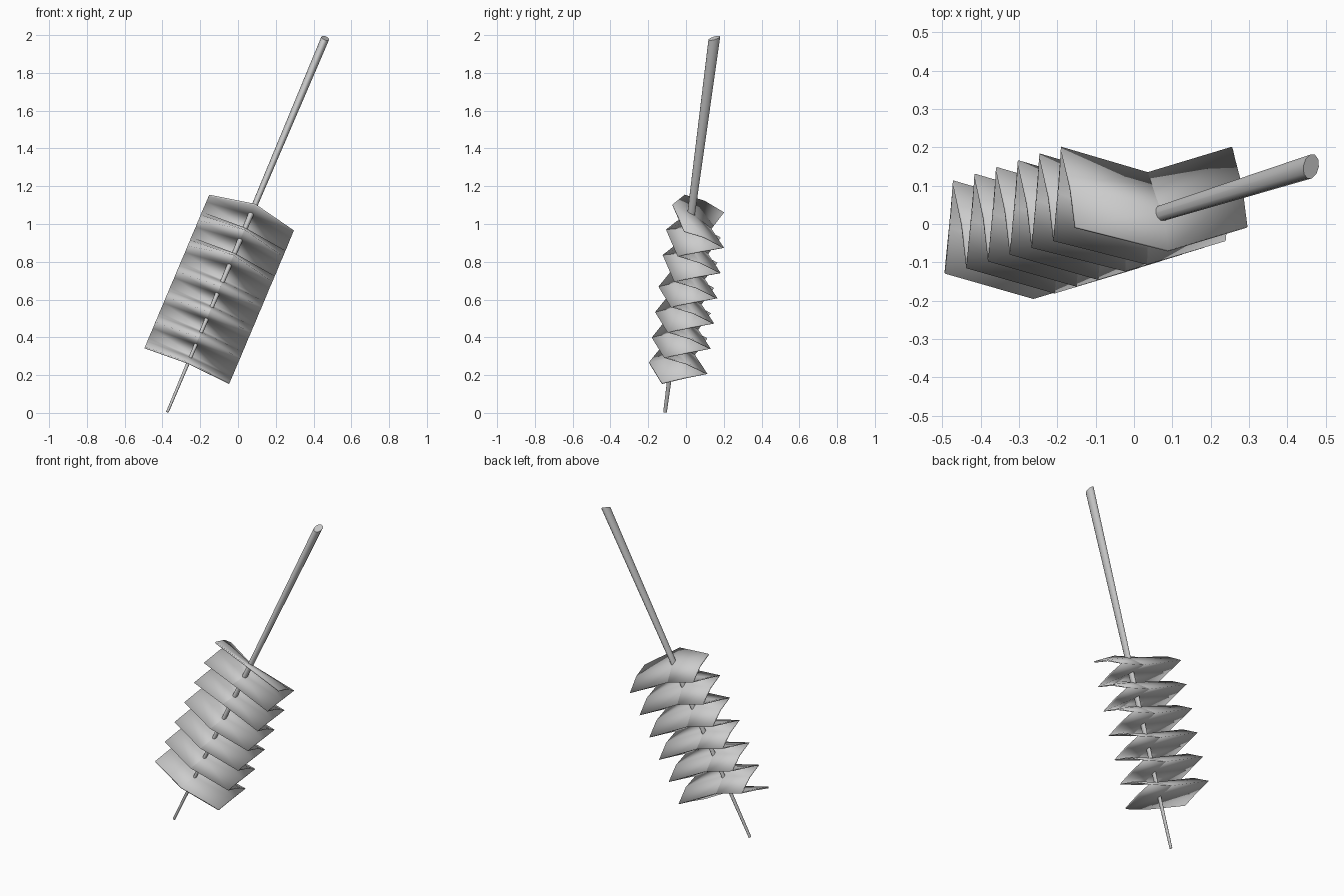
import bpy, bmesh, math
from mathutils import Vector

if "Cube" in bpy.data.objects:
    bpy.data.objects.remove(bpy.data.objects["Cube"])

# Tilted frame: d runs along the skewer, u across the sheet, v to the back
bottom = Vector((-0.374, -0.111, 0.004))
top = Vector((0.462, 0.150, 1.984))
mid = (bottom + top) / 2
d = (top - bottom).normalized()
u = Vector((d.z, 0, -d.x)).normalized()
v = d.cross(u)


def place(a, b, t):
    return mid + u * a + v * b + d * t


def finish(bm, name):
    bmesh.ops.recalc_face_normals(bm, faces=bm.faces)
    me = bpy.data.meshes.new(name)
    bm.to_mesh(me)
    bm.free()
    ob = bpy.data.objects.new(name, me)
    bpy.context.collection.objects.link(ob)
    return ob


# Tapered skewer with a slightly slanted top end
bm = bmesh.new()
half = (top - bottom).length / 2
sides = 10
rings = []
for t, ru, rv, slant in ((-half, 0.007, 0.010, 0), (half, 0.022, 0.031, 0.45)):
    ring = []
    for i in range(sides):
        a = math.tau * i / sides
        b = rv * math.sin(a)
        ring.append(bm.verts.new(place(ru * math.cos(a), b, t + slant * b)))
    rings.append(ring)
for i in range(sides):
    j = (i + 1) % sides
    bm.faces.new((rings[0][i], rings[0][j], rings[1][j], rings[1][i])).smooth = True
for ring in rings:
    bm.faces.new(ring)
skewer = finish(bm, "skewer")
for e in skewer.data.edges:
    p, q = e.vertices
    e.use_edge_sharp = (p < sides) == (q < sides)

# Accordion-folded sheet with a chevron crease down the middle
pitch, half_width, chevron = 0.147, 0.243, 0.067
folds = []
for i in range(7):
    lift = 0.042 if i < 3 else 0.006
    front = -0.036 if i == 0 else -0.050
    folds.append((front, 0.064 - pitch * i, lift))
    if i < 6:
        folds.append((0.180, -0.006 - 0.146 * i, 0.0))

# Each panel gets a midpoint, arched upwards on the panels that drop to the back
profile = [folds[0]]
for k in range(12):
    p, q = folds[k], folds[k + 1]
    arch = 0.014 if k % 2 == 0 else 0.004
    profile.append(((p[0] + q[0]) / 2, (p[1] + q[1]) / 2 + arch, (p[2] + q[2]) / 2))
    profile.append(q)

bm = bmesh.new()
rows = []
for b, t, lift in profile:
    rows.append([bm.verts.new(place(-half_width, b, t)),
                 bm.verts.new(place(0, b - chevron, t + lift)),
                 bm.verts.new(place(half_width, b, t))])
for r, s in zip(rows, rows[1:]):
    for c in range(2):
        bm.faces.new((r[c], r[c + 1], s[c + 1], s[c])).smooth = True
    bm.edges.get((r[1], s[1])).smooth = False
sheet = finish(bm, "folded_sheet")
thick = sheet.modifiers.new("thickness", 'SOLIDIFY')
thick.thickness = 0.009
thick.offset = 0
